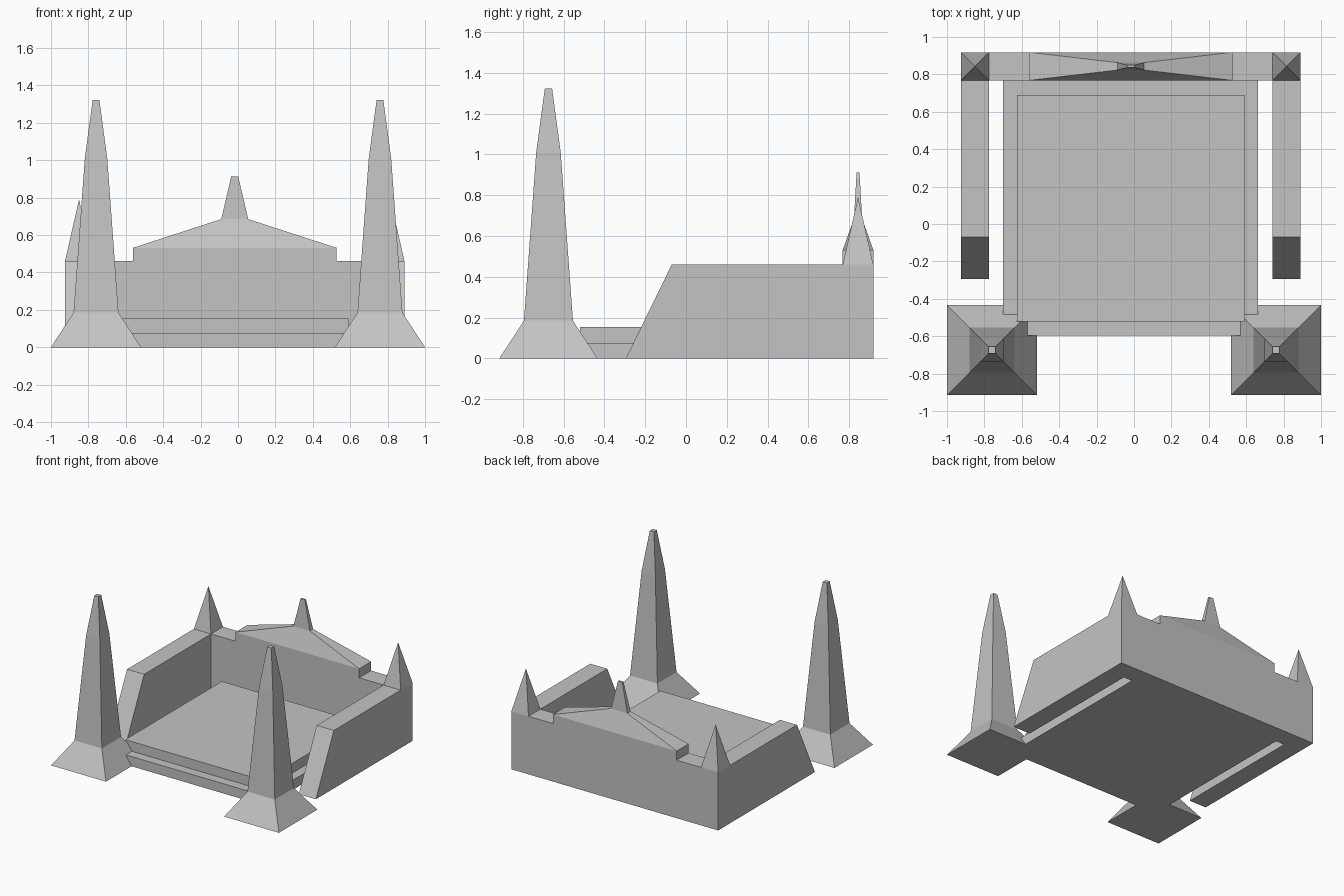
import bpy
import bmesh

cube = bpy.data.objects.get("Cube")
if cube:
    bpy.data.objects.remove(cube, do_unlink=True)

# Single stone colour
stone = bpy.data.materials.new("grey stone")
stone.use_nodes = True
GREY = (0.55, 0.55, 0.55, 1)
stone.diffuse_color = GREY
stone.node_tree.nodes["Principled BSDF"].inputs["Base Color"].default_value = GREY


def loft(name, rings):
    """Close a solid through matching rings of points, first to last."""
    bm = bmesh.new()
    loops = [[bm.verts.new(p) for p in ring] for ring in rings]
    n = len(loops[0])
    for a, b in zip(loops, loops[1:]):
        for i in range(n):
            j = (i + 1) % n
            bm.faces.new((a[i], a[j], b[j], b[i]))
    bm.faces.new(loops[0][::-1])
    bm.faces.new(loops[-1])
    bmesh.ops.remove_doubles(bm, verts=bm.verts[:], dist=0.0001)
    bmesh.ops.recalc_face_normals(bm, faces=bm.faces[:])
    mesh = bpy.data.meshes.new(name)
    bm.to_mesh(mesh)
    bm.free()
    mesh.materials.append(stone)
    obj = bpy.data.objects.new(name, mesh)
    bpy.context.collection.objects.link(obj)
    return obj


def rect(cx, cy, hx, hy, z):
    return [(cx + sx * hx, cy + sy * hy, z)
            for sx, sy in ((-1, -1), (1, -1), (1, 1), (-1, 1))]


def box(name, x0, x1, y0, y1, z0, z1):
    c = ((x0 + x1) / 2, (y0 + y1) / 2, (x1 - x0) / 2, (y1 - y0) / 2)
    return loft(name, [rect(*c, z0), rect(*c, z1)])


MID = -0.0175      # centre line of the court
WALL_Y = 0.843     # centre line of the back wall
HALF = 0.075       # half wall thickness
WALL_TOP = 0.46
FRONT = WALL_Y - HALF

# Stepped floor and back wall
box("lower_floor", -0.70, 0.663, -0.595, FRONT, 0, 0.077)
box("upper_floor", -0.625, 0.59, -0.52, 0.69, 0.077, 0.154)
box("back_wall", MID - 0.9075, MID + 0.9075, FRONT, WALL_Y + HALF, 0, WALL_TOP)

for side, s in (("left", 1), ("right", -1)):
    wall_x = MID + s * 0.8325

    # Side wall with sloping front end
    profile = [(-0.295, 0), (FRONT, 0), (FRONT, WALL_TOP), (-0.07, WALL_TOP)]
    loft(side + "_side_wall",
         [[(wall_x + d, y, z) for y, z in profile] for d in (-HALF, HALF)])

    # Pointed corner spire
    loft(side + "_corner_spire",
         [rect(wall_x, WALL_Y, HALF, HALF, WALL_TOP),
          rect(wall_x, WALL_Y, 0, 0, 0.79)])

    # Front tower with flared foot
    loft(side + "_front_tower",
         [rect(s * 0.759, -0.674, h, h, z)
          for h, z in ((0.241, 0), (0.12, 0.185), (0.06, 1.01), (0.018, 1.322))])

# Sloped crest and central spire on the back wall
loft("back_wall_crest",
     [rect(MID, WALL_Y, hx, hy, z)
      for hx, hy, z in ((0.543, HALF, WALL_TOP), (0.543, HALF, 0.532),
                        (0.072, 0.02, 0.685), (0.019, 0.007, 0.912))])
